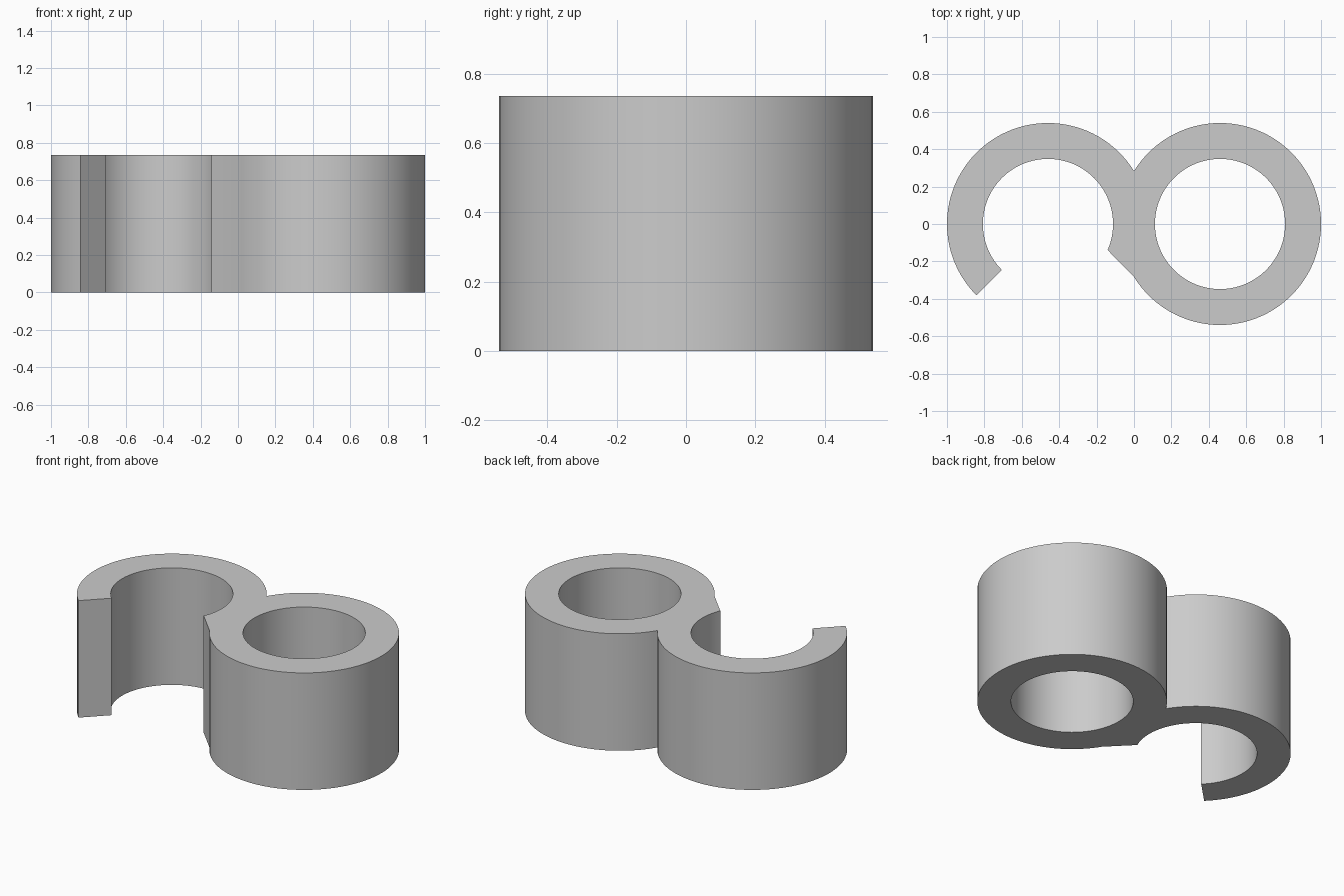
import bpy, bmesh, math

if "Cube" in bpy.data.objects:
    bpy.data.objects.remove(bpy.data.objects["Cube"])

CX, R_OUT, R_IN, HEIGHT = 0.46, 0.54, 0.348, 0.735


def arc(cx, r, start, end, step=3.6):
    """Points on an arc, angles in degrees, both ends included."""
    n = max(2, round(abs(end - start) / step))
    angles = [math.radians(start + (end - start) * i / n) for i in range(n + 1)]
    return [(cx + r * math.cos(a), r * math.sin(a)) for a in angles]


# Angle at which the two outer circles meet
meet = math.degrees(math.acos(CX / R_OUT))

# Outline: closed ring, open hook outside, hook inside, slanted lip
outline = arc(CX, R_OUT, meet - 180, 180 - meet)
outline += arc(-CX, R_OUT, meet, 225)[1:]
outline += arc(-CX, R_IN, 225, -23.6)

# Round bore of the closed ring
bore = arc(CX, R_IN, 0, 360)[:-1]

bm = bmesh.new()
edges = []
for loop in (outline, bore):
    verts = [bm.verts.new((x, y, 0)) for x, y in loop]
    edges += [bm.edges.new((v, verts[i - 1])) for i, v in enumerate(verts)]
bmesh.ops.triangle_fill(bm, edges=edges, use_beauty=True)

# Raise the profile to full height
result = bmesh.ops.extrude_face_region(bm, geom=bm.faces[:], use_keep_orig=True)
top = [g for g in result["geom"] if isinstance(g, bmesh.types.BMVert)]
bmesh.ops.translate(bm, verts=top, vec=(0, 0, HEIGHT))
bmesh.ops.recalc_face_normals(bm, faces=bm.faces[:])

mesh = bpy.data.meshes.new("double_clip")
bm.to_mesh(mesh)
bm.free()

grey = bpy.data.materials.new("light grey")
grey.diffuse_color = (0.6, 0.6, 0.6, 1)
grey.use_nodes = True
grey.node_tree.nodes["Principled BSDF"].inputs["Base Color"].default_value = grey.diffuse_color
mesh.materials.append(grey)

clip = bpy.data.objects.new("double_clip", mesh)
bpy.context.collection.objects.link(clip)
bpy.context.view_layer.objects.active = clip
clip.select_set(True)
bpy.ops.object.shade_smooth_by_angle(angle=math.radians(25))
